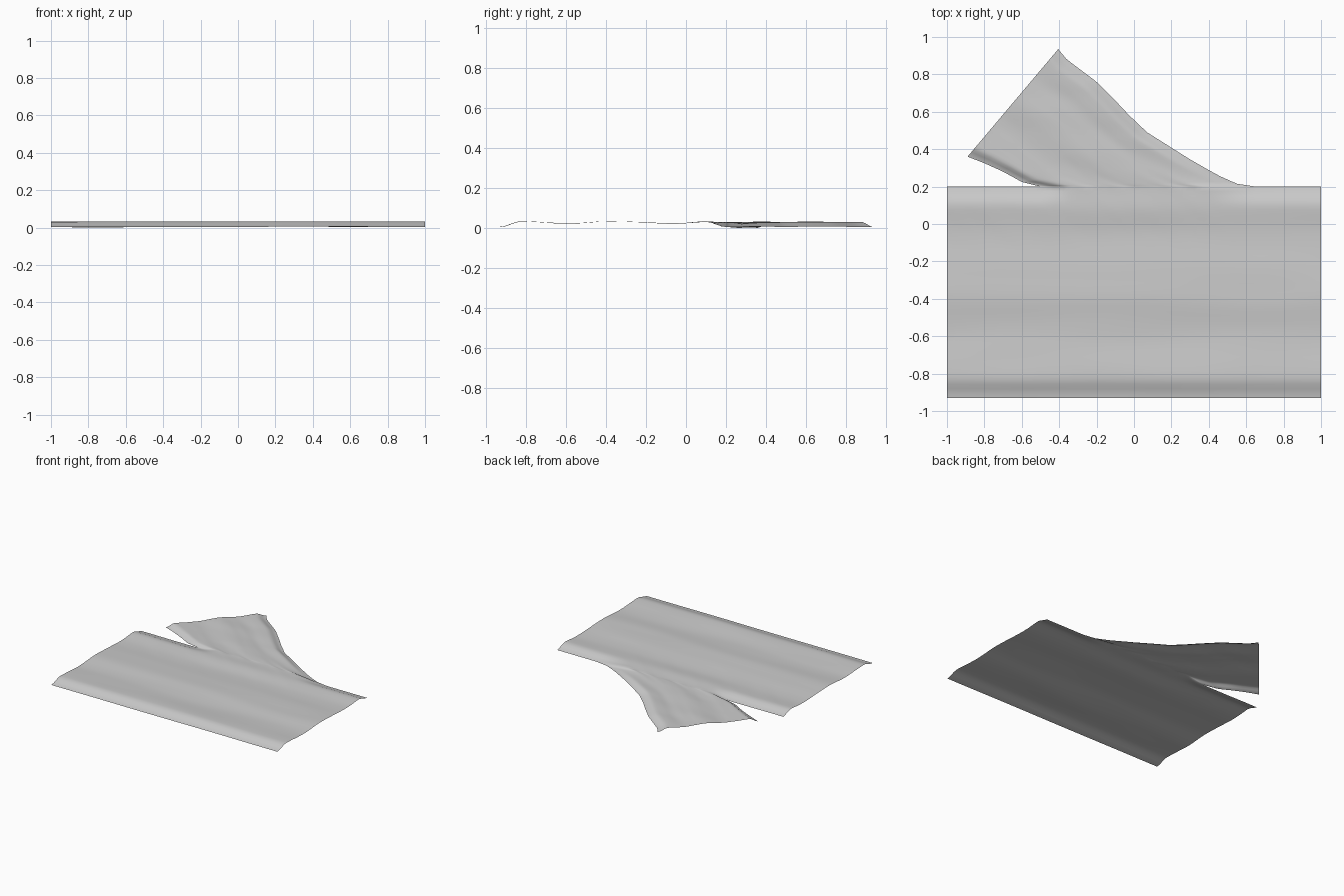
import bpy, bmesh
from mathutils import Vector, noise

if "Cube" in bpy.data.objects:
    bpy.data.objects.remove(bpy.data.objects["Cube"])

STEP = 0.025
Y_FRONT, Y_BACK = -0.93, 0.2
FORK_LEFT, FORK_RIGHT = -0.5, 0.65


def material(name, value):
    mat = bpy.data.materials.new(name)
    mat.use_nodes = True
    mat.diffuse_color = (value, value, value, 1)
    mat.node_tree.nodes["Principled BSDF"].inputs["Base Color"].default_value = (value, value, value, 1)
    return mat


def smooth(a, b, x):
    t = min(max((x - a) / (b - a), 0), 1)
    return t * t * (3 - 2 * t)


def profile(points, x):
    """Height of a smooth profile given by (position, height) points."""
    for (a, za), (b, zb) in zip(points, points[1:]):
        if x <= b:
            return za + (zb - za) * smooth(a, b, x)
    return points[-1][1]


def along(points, t):
    """Point at fraction t of the length of a polyline."""
    pts = [Vector(p) for p in points]
    lengths = [(q - p).length for p, q in zip(pts, pts[1:])]
    left = t * sum(lengths)
    for p, q, size in zip(pts, pts[1:], lengths):
        if left <= size:
            return p.lerp(q, left / size)
        left -= size
    return pts[-1]


def ripple(x, y):
    """Uneven ground: long swells plus creases that follow the fork."""
    swell = noise.noise(Vector((x * 1.5, y * 7, 3)))
    a, b = -0.76 * x + 0.65 * y, 0.65 * x + 0.76 * y
    crease = noise.noise(Vector((a * 3, b * 16, 8)))
    fork = smooth(-0.3, 0.25, y) * smooth(0.7, 0.2, x) if x < 0.7 else 0
    return 0.0025 * swell + 0.0025 * crease * fork


# Cross-sections of the two lanes
MAIN = [(-0.93, 0.008), (-0.82, 0.036), (-0.6, 0.025), (-0.38, 0.036), (-0.05, 0.025), (0.1, 0.034), (0.2, 0.031)]
BRANCH = [(0, 0.004), (0.09, 0.03), (0.3, 0.024), (0.55, 0.034), (0.75, 0.026), (0.9, 0.033), (1, 0.01)]

# Side outlines of the branch, from the fork to its far end
LEFT = [(FORK_LEFT, Y_BACK), (-0.6, 0.225), (-0.7, 0.28), (-0.8, 0.325), (-0.89, 0.36)]
RIGHT = [(FORK_RIGHT, Y_BACK), (0.55, 0.215), (0.45, 0.26), (0.3, 0.345), (0.07, 0.49), (-0.03, 0.585),
         (-0.1, 0.66), (-0.2, 0.76), (-0.36, 0.88), (-0.405, 0.935)]


def main_height(x, y):
    # The back shoulder drops away except where the branch joins
    joined = smooth(FORK_LEFT - 0.02, FORK_LEFT + 0.18, x) * (1 - smooth(0.35, FORK_RIGHT, x))
    drop = 0.023 * smooth(0.1, Y_BACK, y) * (1 - joined)
    return profile(MAIN, y) - drop + ripple(x, y)


def add_grid(bm, rows):
    verts = [[bm.verts.new(p) for p in row] for row in rows]
    for r, s in zip(verts, verts[1:]):
        for a, b, c, d in zip(r, r[1:], s[1:], s):
            bm.faces.new((a, b, c, d))


bm = bmesh.new()

# Main lane
cols, rows = round(2 / STEP), 46
main = []
for j in range(rows + 1):
    y = Y_FRONT + (Y_BACK - Y_FRONT) * j / rows
    main.append([(-1 + i * STEP, y, main_height(-1 + i * STEP, y)) for i in range(cols + 1)])
add_grid(bm, main)

# Branch lane, sharing the fork edge with the main lane
n = round((FORK_RIGHT - FORK_LEFT) / STEP)
branch = []
for j in range(41):
    v = j / 40
    left, right = along(LEFT, v), along(RIGHT, v)
    row = []
    for i in range(n + 1):
        u = i / n
        p = left.lerp(right, u)
        base = main_height(FORK_LEFT + i * STEP, Y_BACK)
        blend = smooth(0, 0.45, v)
        far = profile(BRANCH, u) + ripple(p.x, p.y)
        row.append((p.x, p.y, base + (far - base) * blend))
    branch.append(row)
add_grid(bm, branch)

bmesh.ops.remove_doubles(bm, verts=bm.verts, dist=0.0005)
lowest = min(v.co.z for v in bm.verts)
for v in bm.verts:
    v.co.z -= lowest
for f in bm.faces:
    f.smooth = True

mesh = bpy.data.meshes.new("forked_road_surface")
bm.to_mesh(mesh)
bm.free()
mesh.materials.append(material("plain_grey", 0.6))
road = bpy.data.objects.new("forked_road_surface", mesh)
bpy.context.collection.objects.link(road)
